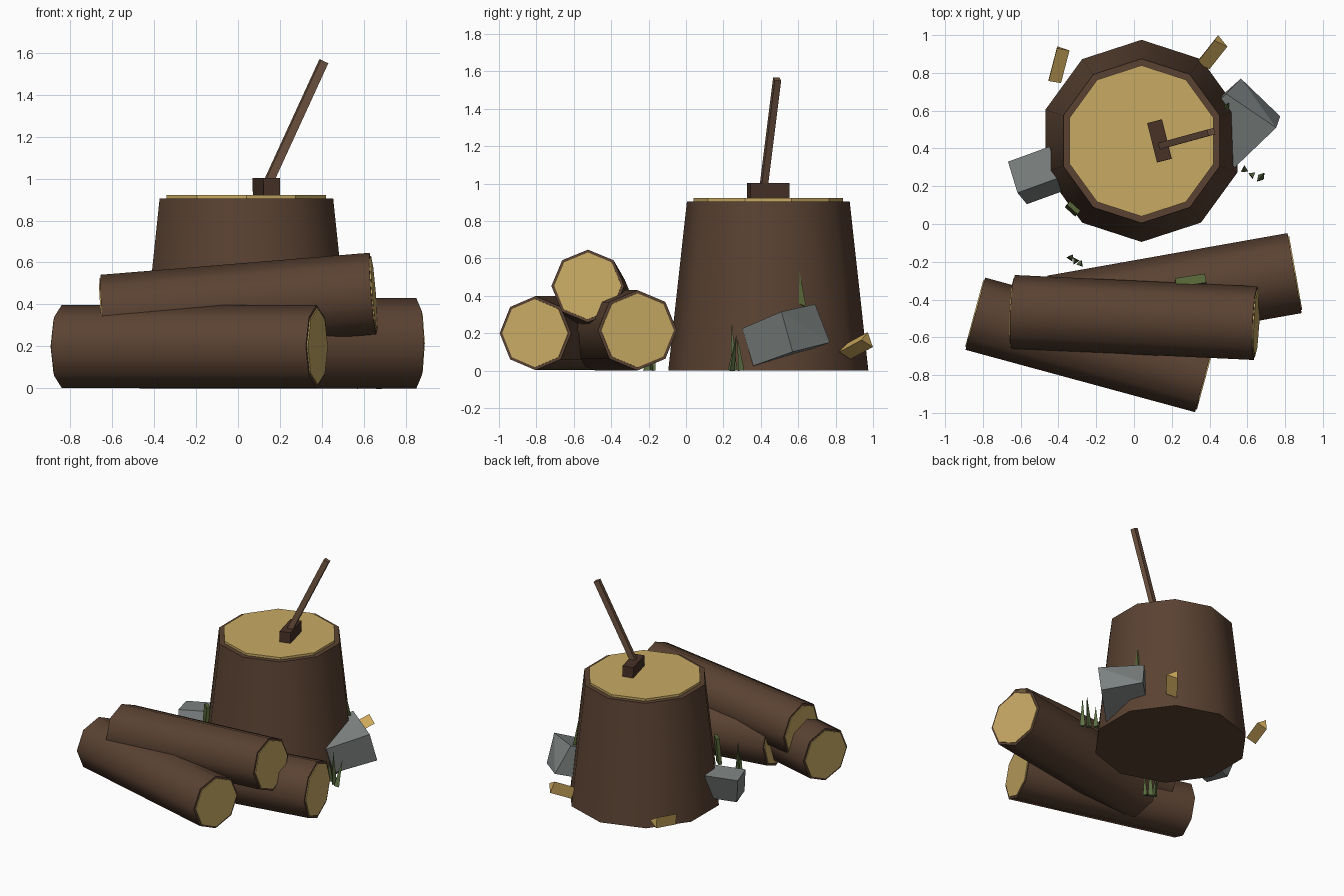
import bpy, bmesh, math
from mathutils import Vector, Matrix

if "Cube" in bpy.data.objects:
    bpy.data.objects.remove(bpy.data.objects["Cube"])


def material(name, r, g, b):
    lin = [((c / 255 + 0.055) / 1.055) ** 2.4 for c in (r, g, b)]
    m = bpy.data.materials.new(name)
    m.diffuse_color = (*lin, 1)
    m.use_nodes = True
    m.node_tree.nodes["Principled BSDF"].inputs["Base Color"].default_value = m.diffuse_color
    return m


BARK = material("bark brown", 90, 66, 50)
WOOD = material("cut wood tan", 200, 170, 100)
CHIP = material("chip tan", 204, 168, 92)
HEAD = material("axe head brown", 72, 50, 39)
HANDLE = material("handle brown", 112, 84, 65)
STONE = material("stone grey", 126, 132, 131)
GRASS = material("grass green", 94, 112, 68)
MOSS = material("moss green", 86, 100, 54)


def finish(bm, name, mat):
    bmesh.ops.recalc_face_normals(bm, faces=bm.faces[:])
    me = bpy.data.meshes.new(name)
    bm.to_mesh(me)
    bm.free()
    me.materials.append(mat)
    ob = bpy.data.objects.new(name, me)
    bpy.context.collection.objects.link(ob)
    return ob


def prism(name, p, q, r1, r2, sides, mat, smooth=False, spin=0.0):
    """Tapered prism from p to q; at spin 0 one corner points up (or +y if vertical)."""
    p, q = Vector(p), Vector(q)
    d = (q - p).normalized()
    up = Vector((0, 1, 0)) if abs(d.z) > 0.9 else Vector((0, 0, 1))
    v = (up - d * up.dot(d)).normalized()
    u = v.cross(d)
    bm = bmesh.new()
    rings = []
    for c, r in ((p, r1), (q, r2)):
        rings.append([bm.verts.new(c + r * (v * math.cos(a) + u * math.sin(a)))
                      for a in (spin + 2 * math.pi * i / sides for i in range(sides))])
    a, b = rings
    for i in range(sides):
        j = (i + 1) % sides
        bm.faces.new((a[i], a[j], b[j], b[i])).smooth = smooth
    bm.faces.new(a)
    bm.faces.new(b)
    return finish(bm, name, mat)


def hull(name, pts, mat):
    bm = bmesh.new()
    for pt in pts:
        bm.verts.new(pt)
    bmesh.ops.convex_hull(bm, input=bm.verts[:])
    bmesh.ops.dissolve_limit(bm, angle_limit=0.02, verts=bm.verts[:], edges=bm.edges[:])
    return finish(bm, name, mat)


def box(name, centre, x_axis, z_axis, size, mat):
    """Box whose local x and z follow the given directions."""
    z = Vector(z_axis).normalized()
    x = Vector(x_axis)
    x = (x - z * x.dot(z)).normalized()
    y = z.cross(x)
    bm = bmesh.new()
    rot = Matrix((x, y, z)).transposed().to_4x4()
    bmesh.ops.create_cube(bm, size=1, matrix=Matrix.Translation(centre) @ rot @ Matrix.Diagonal((*size, 1)))
    return finish(bm, name, mat)


# Chopping stump with its cut top
prism("stump", (.04, .44, 0), (.04, .44, .905), .535, .435, 10, BARK, True)
prism("stump_cut_top", (.04, .44, .895), (.04, .44, .922), .4, .4, 10, WOOD)

# Stacked logs with cut ends
LOGS = [("front_log", (-.84, -.475, .2), (.375, -.805, .2), .198),
        ("back_log", (-.42, -.485, .215), (.85, -.26, .215), .215),
        ("top_log", (-.64, -.465, .347), (.643, -.525, .452), .195)]
for name, p, q, r in LOGS:
    p, q = Vector(p), Vector(q)
    d = (q - p).normalized()
    prism(name, p, q, r, r, 8, BARK, True)
    for end, c, s in (("left", p, -1), ("right", q, 1)):
        prism(f"{name}_{end}_cut", c - d * s * .01, c + d * s * .006, r * .92, r * .92, 8, WOOD)

# Axe
box("axe_head", (.135, .44, .96), (.08, .02, -.01), (-.01, 0, 1), (.08, .215, .085), HEAD)
box("axe_handle", (.272, .45, 1.26), (1, .25, -.45), (.275, .075, .60), (.04, .035, .66), HANDLE)

# Rocks: each given by a top corner, two sides and a downward edge
hull("right_rock", [(.753, .51, .315), (.487, .69, .355), (.534, .30, .225), (.28, .48, .265),
                    (.774, .57, .10), (.566, .77, .15), (.555, .36, .025), (.33, .56, .075)], STONE)
o, a, b, c = (Vector(t) for t in ((-.667, .33, .26), (.22, .08, .01), (.05, -.165, .01), (.05, -.06, -.20)))
hull("left_rock", [o + a * i + b * j + c * k for i in (0, 1) for j in (0, 1) for k in (0, 1)], STONE)

# Split wood chips
prism("right_chip", (.36, .85, .10), (.455, .97, .165), .05, .05, 3, CHIP, spin=.5)
prism("left_chip", (-.43, .757, .075), (-.385, .93, .10), .045, .045, 3, CHIP, spin=.5)

# Grass tufts: leaning three-sided blades
BLADES = [((.585, .29, 0), (.575, .275, .17)), ((.625, .26, 0), (.63, .245, .25)), ((.665, .24, 0), (.69, .27, .19)),
          ((-.335, -.18, 0), (-.345, -.17, .18)), ((-.31, -.195, 0), (-.305, -.19, .26)),
          ((-.285, -.21, 0), (-.28, -.22, .17))]
for i, (p, q) in enumerate(BLADES):
    prism(f"grass_blade_{i + 1}", p, q, .022, .001, 3, GRASS, spin=i * .9)

# Moss patches on stump and log
box("stump_moss_left", (-.325, .08, .31), (.055, -.05, 0), (.06, .06, 1), (.075, .025, .2), MOSS)
hull("stump_moss_right", [(.474, .60, .57), (.503, .642, .34), (.503, .605, .36), (.44, .60, .57), (.46, .62, .34)], MOSS)
box("log_moss", (.30, -.305, .41), (.98, .17, 0), (0, .35, 1), (.16, .05, .04), MOSS)
